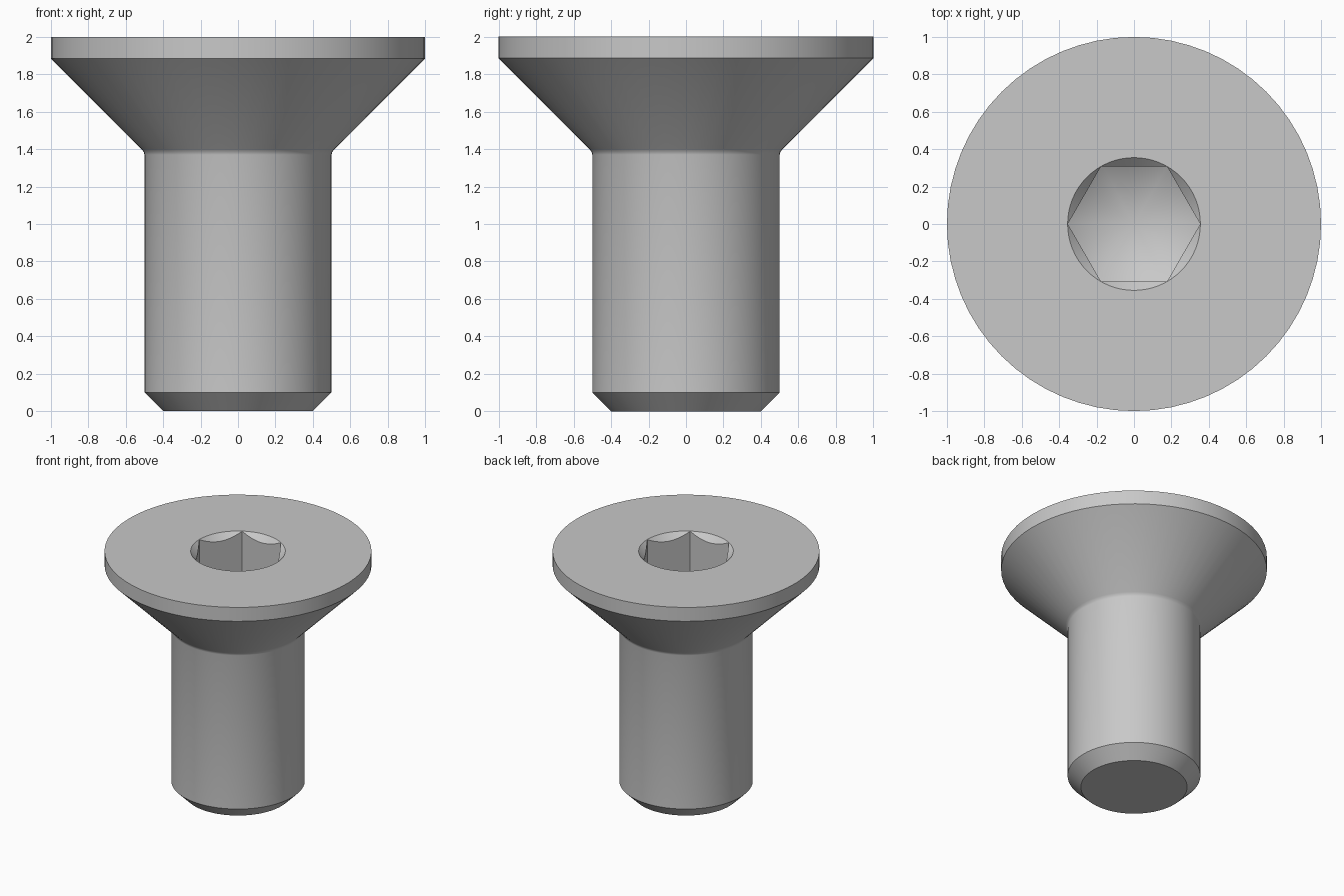
import bpy, bmesh, math

cube = bpy.data.objects.get("Cube")
if cube:
    bpy.data.objects.remove(cube, do_unlink=True)

SEGMENTS = 64
steel = bpy.data.materials.new("light grey steel")
steel.use_nodes = True
grey = (0.58, 0.58, 0.58, 1)
steel.diffuse_color = grey
steel.node_tree.nodes["Principled BSDF"].inputs["Base Color"].default_value = grey


def lathe(name, profile, segments=SEGMENTS):
    """Closed solid from (radius, height) rings, bottom to top; radius 0 is a tip."""
    bm = bmesh.new()
    rings = []
    for r, z in profile:
        count = segments if r else 1
        rings.append([bm.verts.new((r * math.cos(math.tau * i / segments),
                                    r * math.sin(math.tau * i / segments), z))
                      for i in range(count)])
    for low, high in zip(rings, rings[1:]):
        for i in range(segments):
            j = (i + 1) % segments
            if len(low) == 1:
                bm.faces.new((low[0], high[j], high[i]))
            else:
                bm.faces.new((low[i], low[j], high[j], high[i]))
    if len(rings[0]) > 1:
        bm.faces.new(rings[0][::-1])
    bm.faces.new(rings[-1])
    mesh = bpy.data.meshes.new(name)
    bm.to_mesh(mesh)
    bm.free()
    mesh.materials.append(steel)
    obj = bpy.data.objects.new(name, mesh)
    bpy.context.collection.objects.link(obj)
    return obj


def activate(obj):
    bpy.ops.object.select_all(action='DESELECT')
    obj.select_set(True)
    bpy.context.view_layer.objects.active = obj


def combine(obj, tool, operation):
    """Apply a boolean and discard the tool."""
    tool.hide_render = True
    mod = obj.modifiers.new("cut", 'BOOLEAN')
    mod.operation = operation
    mod.solver = 'EXACT'
    mod.object = tool
    activate(obj)
    bpy.ops.object.modifier_apply(modifier=mod.name)
    bpy.data.objects.remove(tool, do_unlink=True)


# Chamfered shank, small fillet, conical head and rim
screw = lathe("countersunk_screw", [
    (0.40, 0), (0.50, 0.10), (0.50, 1.37), (0.504, 1.385),
    (0.515, 1.40), (1.0, 1.885), (1.0, 2.0)])

# Hexagonal socket with a drilled conical floor
socket = lathe("socket_cutter", [(0.354, 1.3), (0.354, 2.1)], 6)
drill = lathe("drill_shape", [(0, 1.42), (0.45, 1.68), (0.45, 2.2)])
combine(socket, drill, 'INTERSECT')
combine(screw, socket, 'DIFFERENCE')

# Chamfer around the socket mouth
chamfer = lathe("mouth_cutter", [(0.27, 1.915), (0.355, 2.0), (0.405, 2.05)])
combine(screw, chamfer, 'DIFFERENCE')

activate(screw)
bpy.ops.object.shade_smooth_by_angle(angle=math.radians(28))
